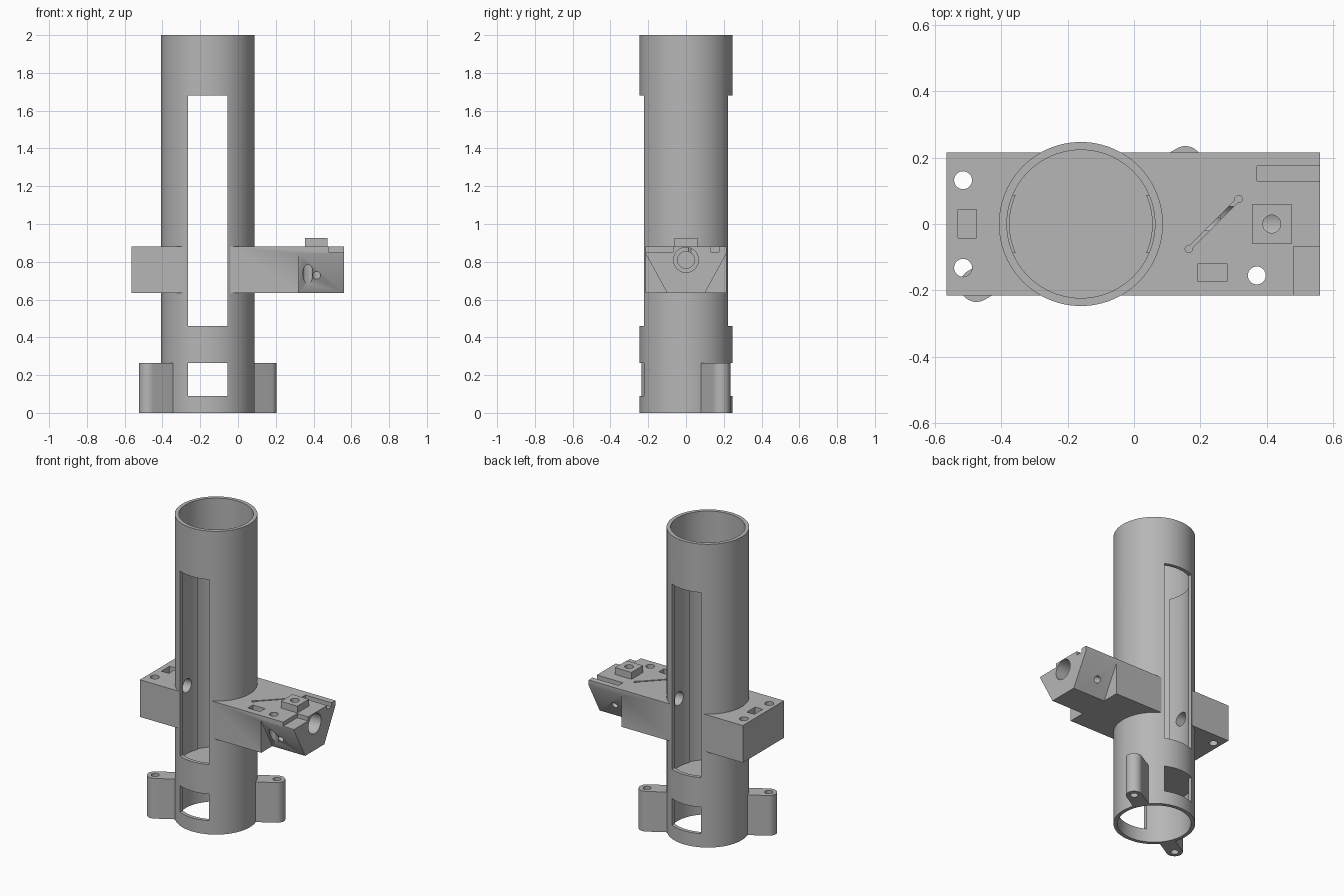
import bpy, bmesh, math
from mathutils import Matrix, Vector

if "Cube" in bpy.data.objects:
    bpy.data.objects.remove(bpy.data.objects["Cube"], do_unlink=True)

grey = bpy.data.materials.new("plain grey")
grey.use_nodes = True
grey.diffuse_color = (0.47, 0.47, 0.47, 1)
grey.node_tree.nodes["Principled BSDF"].inputs["Base Color"].default_value = grey.diffuse_color

CX = -0.16            # tube axis
R_OUT, R_IN = 0.247, 0.223
BORE_Z = 0.81


def finish(name, bm):
    bmesh.ops.recalc_face_normals(bm, faces=bm.faces)
    mesh = bpy.data.meshes.new(name)
    bm.to_mesh(mesh)
    bm.free()
    mesh.materials.append(grey)
    ob = bpy.data.objects.new(name, mesh)
    bpy.context.collection.objects.link(ob)
    return ob


def box(name, x0, x1, y0, y1, z0, z1, turn=0):
    bm = bmesh.new()
    size = Matrix.Diagonal((x1 - x0, y1 - y0, z1 - z0, 1))
    mid = Matrix.Translation(((x0 + x1) / 2, (y0 + y1) / 2, (z0 + z1) / 2))
    bmesh.ops.create_cube(bm, size=1, matrix=mid @ Matrix.Rotation(turn, 4, 'Z') @ size)
    return finish(name, bm)


def rod(name, a, b, r, segs=32):
    a, b = Vector(a), Vector(b)
    bm = bmesh.new()
    m = Matrix.Translation((a + b) / 2) @ (b - a).to_track_quat('Z', 'Y').to_matrix().to_4x4()
    bmesh.ops.create_cone(bm, cap_ends=True, segments=segs, radius1=r, radius2=r,
                          depth=(b - a).length, matrix=m)
    return finish(name, bm)


def drill(name, x, y, r, z0, z1, segs=32):
    return rod(name, (x, y, z0), (x, y, z1), r, segs)


def prism(name, points, direction):
    bm = bmesh.new()
    face = bm.faces.new([bm.verts.new(p) for p in points])
    new = bmesh.ops.extrude_face_region(bm, geom=[face])["geom"]
    bmesh.ops.translate(bm, verts=[v for v in new if isinstance(v, bmesh.types.BMVert)],
                        vec=direction)
    return finish(name, bm)


def activate(ob):
    bpy.ops.object.select_all(action='DESELECT')
    ob.select_set(True)
    bpy.context.view_layer.objects.active = ob


def combine(ob, others, operation='DIFFERENCE'):
    activate(ob)
    for other in others:
        mod = ob.modifiers.new("cut", 'BOOLEAN')
        mod.operation, mod.solver, mod.object = operation, 'EXACT', other
        bpy.ops.object.modifier_apply(modifier=mod.name)
    for other in others:
        bpy.data.objects.remove(other, do_unlink=True)


def bore():
    return rod("bore", (-0.45, 0, BORE_Z), (0.6, 0, BORE_Z), 0.045)


def window(z0, z1):
    return box("window", CX - 0.105, CX + 0.105, -0.4, 0.4, z0, z1)


# Tube with long slots and low windows through front and back
tube = drill("tube", CX, 0, R_OUT, 0, 2, 96)
combine(tube, [drill("hollow", CX, 0, R_IN, -0.1, 2.1, 96), window(0.46, 1.68),
               window(0.09, 0.265), bore()])

# Plate closing the tube between the two openings
plate = drill("inner_plate", CX, 0, R_IN + 0.01, 0.266, 0.36, 96)

# Thin guide ribs on the inner side walls
ribs = []
for side, label in ((-1, "right"), (1, "left")):
    rib = drill(label + "_guide_rib", CX, 0, R_IN + 0.005, 0.35, 1.68, 96)
    x0, x1 = sorted((CX + side * 0.15, CX + side * 0.4))
    combine(rib, [drill("core", CX, 0, 0.215, 0.2, 1.8, 96), bore()])
    combine(rib, [box("keep", x0, x1, -0.088, 0.088, 0.1, 1.9)], 'INTERSECT')
    ribs.append(rib)

# Cross arm, clear of the tube's inside and slots
arm = box("cross_arm", -0.565, 0.56, -0.215, 0.215, 0.635, 0.88)
cuts = [drill("tube_room", CX, 0, 0.24, 0.5, 1, 96), window(0.5, 1)]
# Sloped undersides of the clamp end
for s in (-1, 1):
    cuts.append(prism("slope", [(0.32, s * 0.1, 0.635), (0.32, s * 0.215, 0.845),
                                (0.32, s * 0.3, 1.0), (0.32, s * 0.3, 0.5),
                                (0.32, s * 0.026, 0.5)], (0.4, 0, 0)))
# Lengthwise bore with its wide mouth, and screw holes running into it
cuts += [bore(), rod("mouth", (0.26, 0, BORE_Z), (0.6, 0, BORE_Z), 0.066, 48)]
for s in (-1, 1):
    cuts.append(rod("screw", (0.415, 0, BORE_Z), (0.415, s * 0.28, BORE_Z - 0.153), 0.022))
cuts.append(drill("top_screw", 0.415, 0, 0.027, BORE_Z, 1))
# Vertical through holes
for x, y in ((-0.515, -0.132), (-0.515, 0.132), (0.37, -0.155)):
    cuts.append(drill("hole", x, y, 0.027, 0.5, 1))
# Pockets, corner step and edge groove
cuts += [box("right_pocket", -0.53, -0.475, -0.042, 0.044, 0.8, 1),
         box("left_pocket", 0.192, 0.282, -0.172, -0.12, 0.8, 1),
         box("corner_step", 0.48, 0.6, -0.3, -0.068, 0.853, 1),
         box("edge_groove", 0.37, 0.6, 0.13, 0.175, 0.853, 1)]
# Diagonal slit with round ends
cuts.append(box("slit", 0.134, 0.346, -0.005, 0.005, 0.85, 1, math.radians(45)))
for x, y in ((0.165, -0.075), (0.315, 0.075)):
    cuts.append(drill("slit_end", x, y, 0.011, 0.85, 1, 20))
combine(arm, cuts)

# Raised screw boss on the clamp end
boss = box("screw_boss", 0.355, 0.475, -0.06, 0.06, 0.878, 0.925)
combine(boss, [drill("top_screw", 0.415, 0, 0.027, 0.8, 1)])

# Two round-ended mounting lugs standing out from the foot of the tube
lugs = []
for angle, label in ((30.4, "back"), (210.4, "front")):
    turn = Matrix.Translation((CX, 0, 0)) @ Matrix.Rotation(math.radians(angle), 4, 'Z')
    reach, r = 0.365, 0.05
    outline = [(0.23, -r, 0)]
    for i in range(25):
        a = math.pi * (i / 24 - 0.5)
        outline.append((reach + r * math.cos(a), r * math.sin(a), 0))
    outline.append((0.23, r, 0))
    lug = prism(label + "_lug", [turn @ Vector(p) for p in outline], (0, 0, 0.265))
    c = turn @ Vector((reach, 0, 0))
    combine(lug, [drill("lug_hole", c.x, c.y, 0.024, -0.1, 0.4)])
    lugs.append(lug)

for ob in [tube, plate, arm, boss] + ribs + lugs:
    activate(ob)
    bpy.ops.object.shade_smooth_by_angle(angle=math.radians(30))
